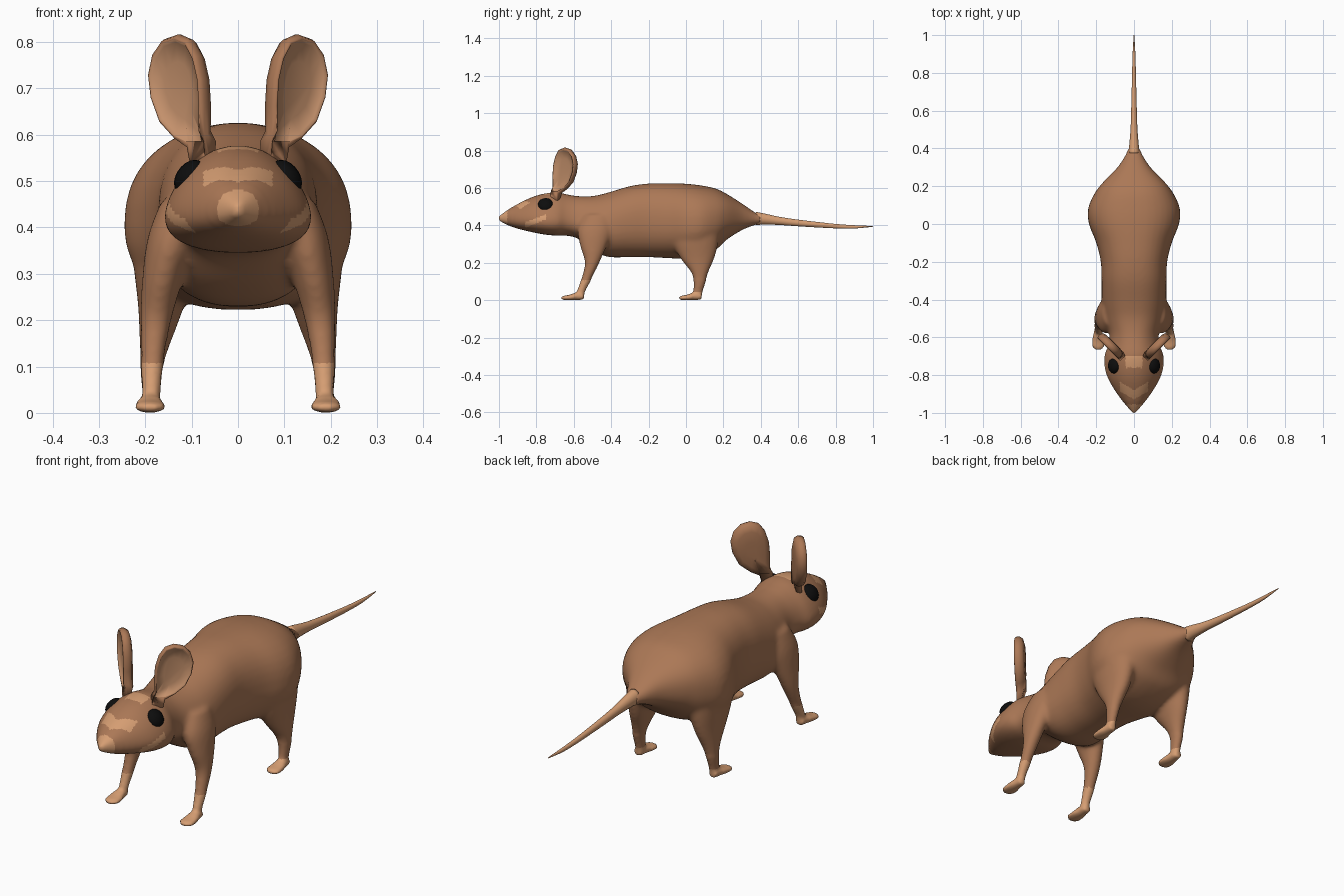
import bpy, bmesh, math
from mathutils import Vector

if "Cube" in bpy.data.objects:
    bpy.data.objects.remove(bpy.data.objects["Cube"])


def material(name, rgb):
    m = bpy.data.materials.new(name)
    m.diffuse_color = (*rgb, 1)
    m.use_nodes = True
    m.node_tree.nodes["Principled BSDF"].inputs["Base Color"].default_value = m.diffuse_color
    return m


BROWN = material("brown_fur", (0.41, 0.188, 0.093))
TAN = material("tan_skin", (0.67, 0.34, 0.17))
EAR = material("inner_ear", (0.56, 0.285, 0.15))
BLACK = material("black_eye", (0.004, 0.004, 0.004))


def add_object(name, bm, *mats):
    bmesh.ops.recalc_face_normals(bm, faces=bm.faces)
    for f in bm.faces:
        f.smooth = True
    me = bpy.data.meshes.new(name)
    bm.to_mesh(me)
    bm.free()
    ob = bpy.data.objects.new(name, me)
    bpy.context.collection.objects.link(ob)
    for m in mats:
        me.materials.append(m)
    return ob


def spline(rows, steps):
    """Smoothly interpolate rows of numbers."""
    out = []
    for i in range(len(rows) - 1):
        a, b, c, d = (rows[max(i - 1, 0)], rows[i], rows[i + 1],
                      rows[min(i + 2, len(rows) - 1)])
        for s in range(steps):
            t = s / steps
            out.append([q + 0.5 * t * (r - p + t * (2 * p - 5 * q + 4 * r - w
                        + t * (3 * (q - r) + w - p)))
                        for p, q, r, w in zip(a, b, c, d)])
    return out + [list(rows[-1])]


def loft(bm, rings):
    loops = [[bm.verts.new(p) for p in ring] for ring in rings]
    n = len(loops[0])
    for a, b in zip(loops, loops[1:]):
        for i in range(n):
            j = (i + 1) % n
            bm.faces.new((a[i], a[j], b[j], b[i]))
    bm.faces.new(loops[0])
    bm.faces.new(loops[-1][::-1])


def oval(n, power=2.0):
    pts = []
    for i in range(n):
        a = 2 * math.pi * (i + 0.5) / n
        c, s = math.cos(a), math.sin(a)
        pts.append((math.copysign(abs(c) ** (2 / power), c),
                    math.copysign(abs(s) ** (2 / power), s)))
    return pts


def ring_y(y, w, low, high, taper=0, x=0, n=36, power=2.3):
    """Upright section at y, narrowing to the top by taper."""
    mid, h = (low + high) / 2, (high - low) / 2
    return [(x + w * c * (1 - taper * s), y, mid + h * s) for c, s in oval(n, power)]


def ring_z(x, y, z, rx, ry):
    return [(x + rx * c, y + ry * s, z) for c, s in oval(20)]


# Head and trunk: y, half width, bottom, top, taper
TRUNK = [(-1.0, .008, .425, .45, 0), (-.95, .05, .40, .485, .1),
         (-.9, .087, .382, .515, .22), (-.82, .13, .363, .553, .3),
         (-.75, .148, .35, .572, .32), (-.69, .147, .345, .577, .3),
         (-.64, .13, .345, .567, .25), (-.58, .127, .33, .557, .2),
         (-.5, .155, .27, .557, .15), (-.42, .17, .232, .575, .08),
         (-.3, .172, .23, .61, 0), (-.2, .176, .23, .624, 0),
         (-.1, .2, .225, .626, .03), (0, .238, .222, .623, .05),
         (.08, .243, .235, .614, .05), (.16, .21, .27, .597, .03),
         (.22, .165, .325, .567, 0), (.3, .088, .375, .517, 0),
         (.37, .043, .402, .469, 0), (.4, .035, .408, .458, 0)]
# Legs: x, y, z, x radius, y radius
FRONT_LEG = [(.125, -.47, .46, .04, .07), (.14, -.485, .38, .055, .095),
             (.162, -.495, .29, .045, .072), (.177, -.502, .2, .034, .04),
             (.185, -.538, .1, .024, .027), (.187, -.562, .045, .02, .022),
             (.187, -.566, .01, .02, .022)]
HIND_LEG = [(.15, .06, .44, .085, .12), (.158, .05, .32, .068, .125),
            (.166, .06, .23, .05, .095), (.179, .073, .15, .034, .048),
            (.186, .073, .1, .025, .033), (.187, .064, .045, .02, .025),
            (.187, .062, .01, .02, .022)]
# Feet: y offset, half width, bottom, top
FOOT = [(-.1, .014, .003, .02), (-.085, .032, .001, .024),
        (-.055, .034, .0, .03), (-.02, .026, 0, .042), (.02, .018, .002, .04)]

# Body and legs, fused into one skin
bm = bmesh.new()
loft(bm, [ring_y(*r) for r in spline(TRUNK, 5)])
for side in (1, -1):
    for leg in (FRONT_LEG, HIND_LEG):
        loft(bm, [ring_z(side * x, *rest) for x, *rest in spline(leg, 5)])
        foot_y = leg[-1][1]
        loft(bm, [ring_y(foot_y + y, w, lo, hi, 0, side * .19, 16, 2)
                  for y, w, lo, hi in spline(FOOT, 3)])
body = add_object("body", bm, BROWN, TAN)
bpy.context.view_layer.objects.active = body
body.select_set(True)
remesh = body.modifiers.new("fuse", 'REMESH')
remesh.mode = 'VOXEL'
remesh.voxel_size = 0.008
remesh.use_smooth_shade = True
bpy.ops.object.modifier_apply(modifier="fuse")
group = body.vertex_groups.new(name="soft")
group.add([v.index for v in body.data.vertices
           if v.co.z > .11 and v.co.y > -.93], 1.0, 'REPLACE')
for label, count in (("soft", 18), ("", 3)):
    smooth = body.modifiers.new("smooth", 'SMOOTH')
    smooth.factor = 0.5
    smooth.iterations = count
    smooth.vertex_group = label
    bpy.ops.object.modifier_apply(modifier=smooth.name)


def is_tan(c, nz):
    x, y, z = abs(c.x), c.y, c.z
    feet = z < (.105 if y < -.3 else .045)
    nose = y < -.955
    bridge = nz > .2 and x < .075 and abs(y + .905 - .6 * x) < .025
    crown = nz > .5 and x < .045 and -.76 < y < -.70
    cheek = x > .07 and -.86 < y < -.75 and abs(z - .425 - .4 * (y + .8)) < .014
    return feet or nose or bridge or crown or cheek


if len(body.data.materials) < 2:
    body.data.materials.clear()
    body.data.materials.append(BROWN)
    body.data.materials.append(TAN)
for p in body.data.polygons:
    p.use_smooth = True
    p.material_index = int(is_tan(p.center, p.normal.z))

# Tail: y, centre height, radius
TAIL = [(.375, .437, .036), (.42, .434, .030), (.5, .424, .022), (.6, .413, .018),
        (.7, .404, .015), (.8, .396, .012), (.9, .392, .009), (1.0, .395, .002)]
bm = bmesh.new()
loft(bm, [ring_y(y, r * .85, z - r, z + r, 0, 0, 16, 2) for y, z, r in spline(TAIL, 3)])
add_object("tail", bm, TAN)

# Ear outline (across, height) and shell layers (scale, depth)
OUTLINE = [(-.1, .53), (-.082, .6), (-.083, .66), (-.078, .72), (-.062, .77),
           (-.036, .805), (0, .816), (.04, .806), (.07, .775), (.083, .73),
           (.075, .68), (.047, .625), (.0, .588), (-.04, .568), (-.05, .53)]
LAYERS = [(.3, -.027), (.7, -.025), (.92, -.018), (1, -.003), (1, .008),
          (.96, .018), (.91, .019), (.86, .013), (.5, .006)]
for side, label in ((1, "right"), (-1, "left")):
    bm = bmesh.new()
    rings = []
    for scale, depth in LAYERS:
        ring = []
        for u, v in OUTLINE:
            v = .7 + (v - .7) * scale
            if scale < .95:
                v = max(v, .585)
            u *= scale
            ring.append((side * (.125 + .707 * (u + depth)),
                         -.645 + .707 * (u - depth), v))
        rings.append(ring)
    loft(bm, rings)
    bm.faces.ensure_lookup_table()
    n = len(OUTLINE)
    for f in bm.faces[6 * n:8 * n]:
        f.material_index = 1
    bm.faces[-1].material_index = 1
    ear = add_object(label + "_ear", bm, BROWN, EAR)

    # Eye
    bm = bmesh.new()
    bmesh.ops.create_uvsphere(bm, u_segments=16, v_segments=10, radius=1)
    for v in bm.verts:
        v.co = Vector((side * (.105 + .031 * v.co.x - .012 * v.co.z),
                       -.75 + .042 * v.co.y, .509 + .037 * v.co.z))
    add_object(label + "_eye", bm, BLACK)
